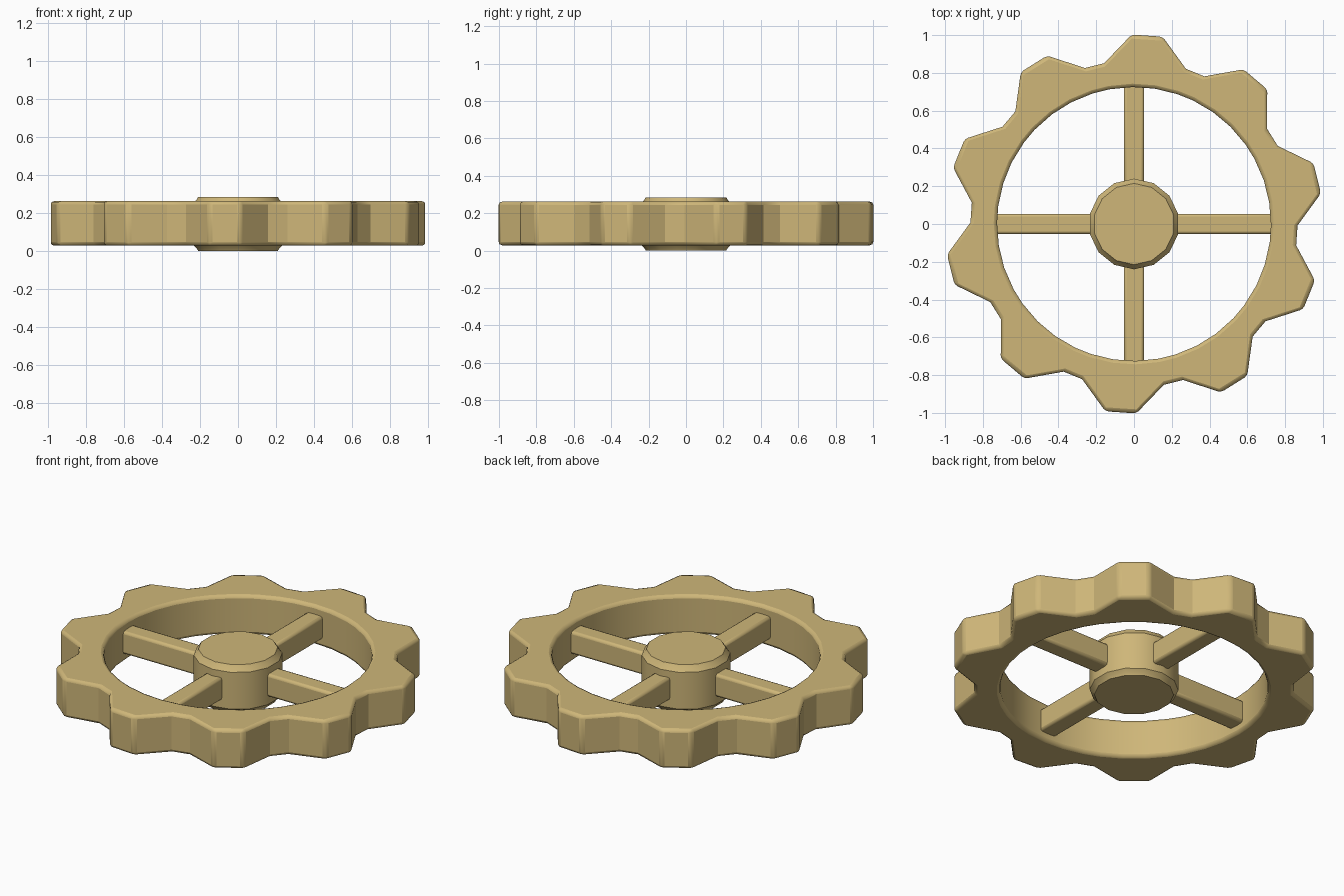
import bpy
import bmesh
import math

cube = bpy.data.objects.get("Cube")
if cube:
    bpy.data.objects.remove(cube, do_unlink=True)

TEETH = 10
MID_Z = 0.143

tan = bpy.data.materials.new("warm_tan")
tan.use_nodes = True
colour = (0.62, 0.47, 0.19, 1)
tan.diffuse_color = colour
tan.node_tree.nodes["Principled BSDF"].inputs["Base Color"].default_value = colour


def finish(bm, name, bevel=0, limit=40):
    """Turn a bmesh into a bevelled, smooth-shaded object."""
    bmesh.ops.recalc_face_normals(bm, faces=bm.faces)
    mesh = bpy.data.meshes.new(name)
    bm.to_mesh(mesh)
    bm.free()
    mesh.materials.append(tan)
    obj = bpy.data.objects.new(name, mesh)
    bpy.context.collection.objects.link(obj)
    bpy.ops.object.select_all(action="DESELECT")
    obj.select_set(True)
    bpy.context.view_layer.objects.active = obj
    bpy.ops.object.shade_smooth_by_angle(angle=math.radians(32))
    if bevel:
        mod = obj.modifiers.new("rounded_edges", "BEVEL")
        mod.width = bevel
        mod.segments = 2
        mod.limit_method = "ANGLE"
        mod.angle_limit = math.radians(limit)
    return obj


def sweep(sections, closed):
    """Join equal (x, y, z) sections around the z axis into a skin."""
    bm = bmesh.new()
    rings = [[bm.verts.new(p) for p in s] for s in sections]
    for a, b in zip(rings, rings[1:] + rings[:1]):
        n = len(a)
        for i in range(n if closed else n - 1):
            j = (i + 1) % n
            bm.faces.new((a[i], b[i], b[j], a[j]))
    if not closed:
        bm.faces.new([r[0] for r in rings])
        bm.faces.new([r[-1] for r in rings])
    return bm


def polar(r, degrees, z):
    a = math.radians(degrees)
    return (r * math.cos(a), r * math.sin(a), z)


# Toothed rim: one tooth repeated around a round opening
tooth = [(-14.5, 0.866), (-4.7, 1.003), (4.7, 1.003), (14.5, 0.866)]
low, high, inner = 0.028, 0.262, 0.725
sections = []
for k in range(TEETH):
    for offset, r in tooth:
        a = 14 + k * 360 / TEETH + offset
        sections.append([polar(inner, a, low), polar(r, a, low),
                         polar(r, a, high), polar(inner, a, high)])
finish(sweep(sections, True), "toothed_rim", 0.018)

# Hub with chamfered ends
profile = [(0.215, 0.0), (0.222, 0.012), (0.24, 0.03),
           (0.24, 0.25), (0.222, 0.273), (0.215, 0.285)]
SIDES = 14
sections = [[polar(r, (i + 0.5) * 360 / SIDES, z) for r, z in profile]
            for i in range(SIDES)]
finish(sweep(sections, False), "hub")

# Four spokes from hub to rim
for k, side in enumerate(("left", "back", "right", "front")):
    bm = bmesh.new()
    bmesh.ops.create_cube(bm, size=1)
    bmesh.ops.scale(bm, vec=(0.54, 0.108, 0.135), verts=bm.verts)
    spoke = finish(bm, side + "_spoke", 0.015)
    spoke.location = polar(0.47, k * 90, MID_Z)
    spoke.rotation_euler.z = math.radians(k * 90)
